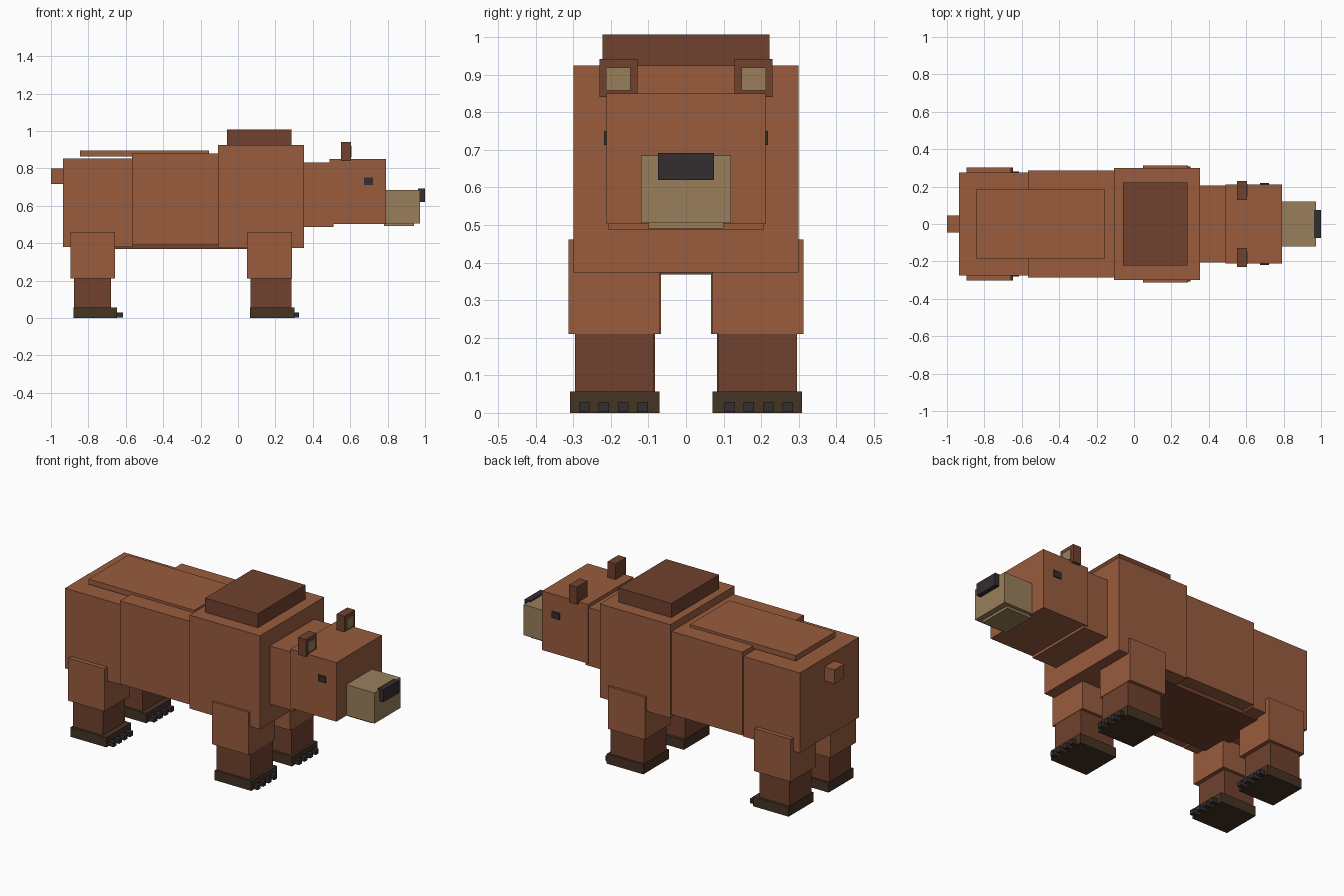
import bpy
import bmesh

if "Cube" in bpy.data.objects:
    bpy.data.objects.remove(bpy.data.objects["Cube"])


def material(name, rgb):
    # sRGB 0-255 to linear
    m = bpy.data.materials.new(name)
    lin = [(c / 255 / 12.92) if c < 10 else ((c / 255 + 0.055) / 1.055) ** 2.4 for c in rgb]
    m.diffuse_color = (*lin, 1)
    m.use_nodes = True
    m.node_tree.nodes["Principled BSDF"].inputs["Base Color"].default_value = m.diffuse_color
    return m


FUR = material("brown_fur", (152, 92, 61))
DARK = material("dark_brown_fur", (112, 65, 46))
TAN = material("tan", (153, 127, 92))
BLACK = material("charcoal", (51, 45, 47))
PAW = material("paw_brown", (69, 51, 35))


def box(name, x, y, z, mat):
    """Box given by its (low, high) span on each axis."""
    bm = bmesh.new()
    bmesh.ops.create_cube(bm, size=1)
    for v in bm.verts:
        v.co = [s[0] if c < 0 else s[1] for c, s in zip(v.co, (x, y, z))]
    me = bpy.data.meshes.new(name)
    bm.to_mesh(me)
    bm.free()
    me.materials.append(mat)
    ob = bpy.data.objects.new(name, me)
    bpy.context.collection.objects.link(ob)
    return ob


def centred(name, x, half, z, mat):
    box(name, x, (-half, half), z, mat)


def pair(name, x, y, z, mat):
    box(name + "_left", x, y, z, mat)
    box(name + "_right", x, (-y[1], -y[0]), z, mat)


# Body
centred("rump", (-0.935, -0.565), 0.276, (0.38, 0.852), FUR)
centred("middle_body", (-0.568, -0.10), 0.287, (0.39, 0.88), FUR)
centred("shoulders", (-0.107, 0.353), 0.299, (0.373, 0.924), FUR)
centred("hump", (-0.06, 0.285), 0.222, (0.90, 1.007), DARK)
centred("back_ridge", (-0.845, -0.155), 0.185, (0.864, 0.895), FUR)
centred("belly", (-0.70, 0.08), 0.21, (0.368, 0.41), DARK)
centred("tail", (-1.0, -0.92), 0.045, (0.717, 0.80), FUR)

# Head
centred("neck", (0.34, 0.511), 0.206, (0.487, 0.83), FUR)
centred("head", (0.49, 0.79), 0.212, (0.502, 0.85), FUR)
centred("snout", (0.78, 0.974), 0.12, (0.505, 0.685), TAN)
centred("jaw", (0.78, 0.94), 0.10, (0.491, 0.52), TAN)
centred("nose", (0.963, 1.0), 0.074, (0.62, 0.692), BLACK)
pair("eye", (0.673, 0.723), (0.205, 0.218), (0.712, 0.75), BLACK)
pair("ear", (0.551, 0.603), (0.129, 0.23), (0.84, 0.942), DARK)
pair("inner_ear", (0.60, 0.608), (0.147, 0.213), (0.858, 0.919), TAN)

# Legs: upper, lower and paw spans, then four claws per paw
LEGS = {
    "front": ((0.049, 0.289), (0.07, 0.313), (0.066, 0.287), (0.086, 0.295),
              (0.063, 0.302), (0.07, 0.308), 0.327),
    "hind": ((-0.895, -0.657), (0.066, 0.303), (-0.876, -0.68), (0.083, 0.287),
             (-0.88, -0.648), (0.071, 0.301), -0.615),
}
for end, (ux, uy, lx, ly, px, py, tip) in LEGS.items():
    pair(end + "_upper_leg", ux, uy, (0.21, 0.461), FUR)
    pair(end + "_lower_leg", lx, ly, (0.05, 0.215), DARK)
    pair(end + "_paw", px, py, (0.0, 0.057), PAW)
    for i in range(4):
        c = sum(py) / 2 + 0.004 + (i - 1.5) * 0.0515
        pair(f"{end}_claw_{i + 1}", (px[1] - 0.01, tip), (c - 0.014, c + 0.014), (0.002, 0.029), BLACK)
